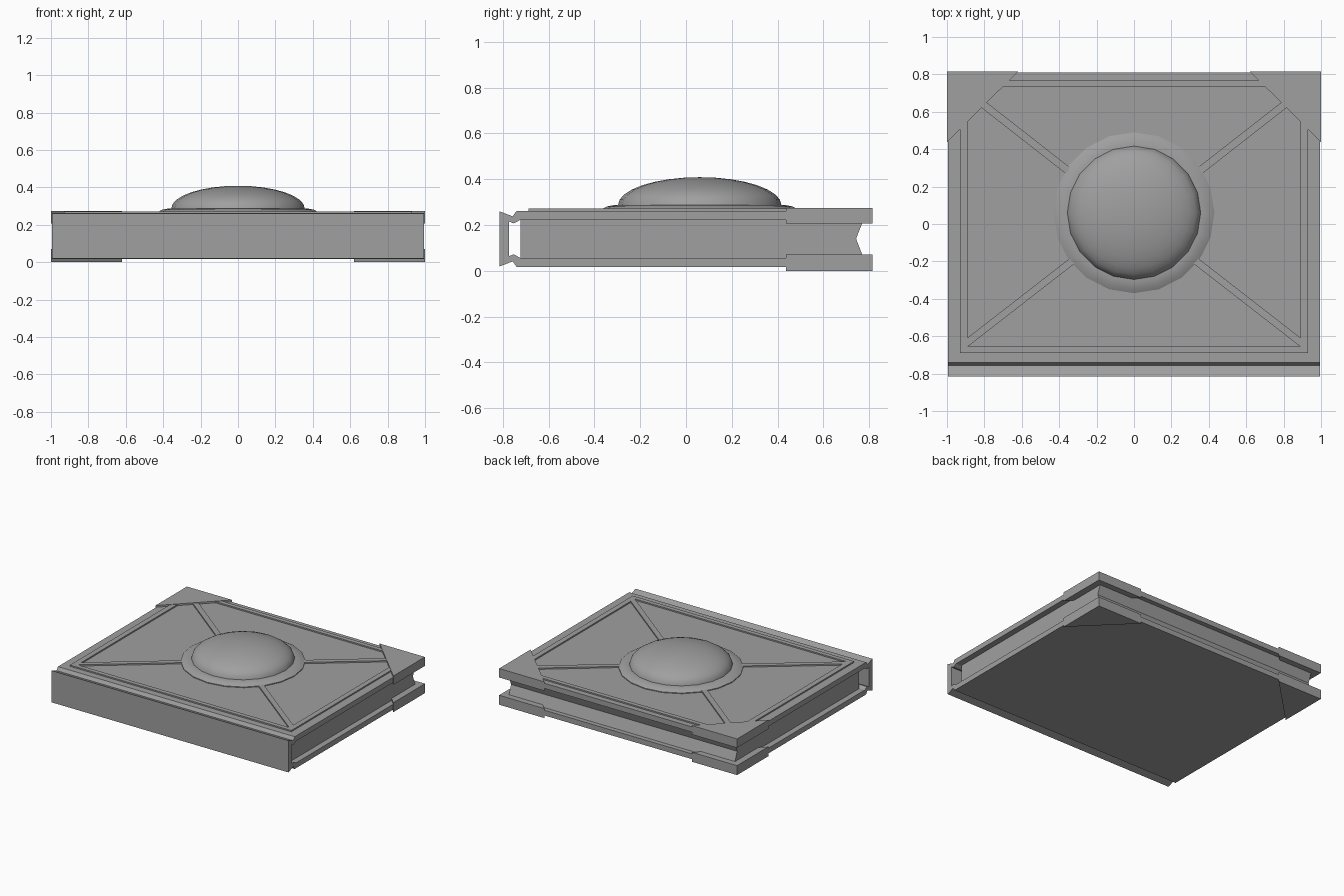
import bpy, bmesh, math
from mathutils import Vector, Matrix

cube = bpy.data.objects.get("Cube")
if cube:
    bpy.data.objects.remove(cube, do_unlink=True)

# One plain grey for everything
grey = bpy.data.materials.new("plain_grey")
grey.use_nodes = True
GREY = (0.35, 0.35, 0.35, 1)
grey.diffuse_color = GREY
grey.node_tree.nodes["Principled BSDF"].inputs["Base Color"].default_value = GREY


def finish(name, bm):
    bmesh.ops.recalc_face_normals(bm, faces=bm.faces)
    mesh = bpy.data.meshes.new(name)
    bm.to_mesh(mesh)
    bm.free()
    mesh.materials.append(grey)
    obj = bpy.data.objects.new(name, mesh)
    bpy.context.collection.objects.link(obj)
    return obj


def prism(name, points, offset):
    """Extrude a closed outline along an offset."""
    bm = bmesh.new()
    face = bm.faces.new([bm.verts.new(p) for p in points])
    out = bmesh.ops.extrude_face_region(bm, geom=[face], use_keep_orig=True)
    verts = [v for v in out["geom"] if isinstance(v, bmesh.types.BMVert)]
    bmesh.ops.translate(bm, verts=verts, vec=offset)
    return finish(name, bm)


def slab(name, outline, low, high):
    return prism(name, [(x, y, low) for x, y in outline], (0, 0, high - low))


def strip(name, a, b, width, low, high):
    """Straight flat bar between two plan points."""
    a, b = Vector(a), Vector(b)
    side = (b - a).normalized().orthogonal() * width / 2
    return slab(name, [a + side, b + side, b - side, a - side], low, high)


def lathe(name, profile, sides, centre):
    bm = bmesh.new()
    verts = [bm.verts.new((r, 0, z)) for r, z in profile]
    edges = [bm.edges.new(pair) for pair in zip(verts, verts[1:])]
    bmesh.ops.spin(bm, geom=verts + edges, cent=(0, 0, 0), axis=(0, 0, 1),
                   angle=math.tau, steps=sides)
    bmesh.ops.remove_doubles(bm, verts=bm.verts, dist=0.0005)
    bmesh.ops.transform(bm, verts=bm.verts,
                        matrix=Matrix.Translation(centre) @ Matrix.Rotation(math.pi / 2, 4, 'Z'))
    obj = finish(name, bm)
    bpy.ops.object.select_all(action='DESELECT')
    obj.select_set(True)
    bpy.context.view_layer.objects.active = obj
    bpy.ops.object.shade_smooth_by_angle(angle=math.radians(35))
    return obj


HEIGHT = 0.279   # lower cover mirrors the upper about half of this
COVER = 0.262

# Covers, hinges and spine as one folded profile
outer = [(0.81, COVER), (-0.74, COVER), (-0.757, 0.238), (-0.815, 0.26)]
inner = [(-0.773, 0.215), (-0.752, 0.207), (-0.725, 0.222), (0.81, 0.222)]
flip = lambda pts: [(y, HEIGHT - z) for y, z in reversed(pts)]
profile = outer + flip(outer) + flip(inner) + inner
prism("cover_and_spine", [(-0.995, y, z) for y, z in profile], (1.99, 0, 0))

# Page block with a hollowed fore edge
pages = [(-0.722, 0.057), (0.775, 0.057), (0.743, 0.14), (0.775, 0.222), (-0.722, 0.222)]
prism("page_block", [(-0.95, y, z) for y, z in pages], (1.9, 0, 0))

# Corner guards on both covers
for side, word in ((1, "left"), (-1, "right")):
    outline = [(side, 0.815), (side * 0.62, 0.815), (side, 0.437)]
    slab(f"upper_corner_{word}", outline, 0.207, 0.275)
    slab(f"lower_corner_{word}", outline, 0.0, 0.072)

# Raised border and diagonal ribs on the upper cover
RIB = 0.272
for y, word in ((-0.672, "front"), (0.75, "back")):
    strip(f"border_{word}", (-0.93, y), (0.93, y), 0.034, 0.25, RIB)
for side, word in ((1, "left"), (-1, "right")):
    strip(f"border_{word}", (side * 0.91, -0.689), (side * 0.91, 0.767), 0.04, 0.25, RIB)
    strip(f"front_rib_{word}", (side * 0.3, -0.174), (side * 0.905, -0.644), 0.038, 0.25, RIB)
    strip(f"back_rib_{word}", (side * 0.3, 0.244), (side * 0.83, 0.658), 0.04, 0.25, RIB)

# Round setting and domed stone
centre = (0, 0.06, 0)
lathe("stone_setting", [(0.43, 0.255), (0.43, 0.268), (0.405, 0.281), (0.37, 0.288), (0.34, 0.288)],
      20, centre)
steps = 8
dome = [(0.357 * math.cos(a), 0.287 + 0.122 * math.sin(a))
        for a in (i * math.pi / 2 / steps for i in range(steps + 1))]
lathe("domed_stone", dome, 20, centre)
